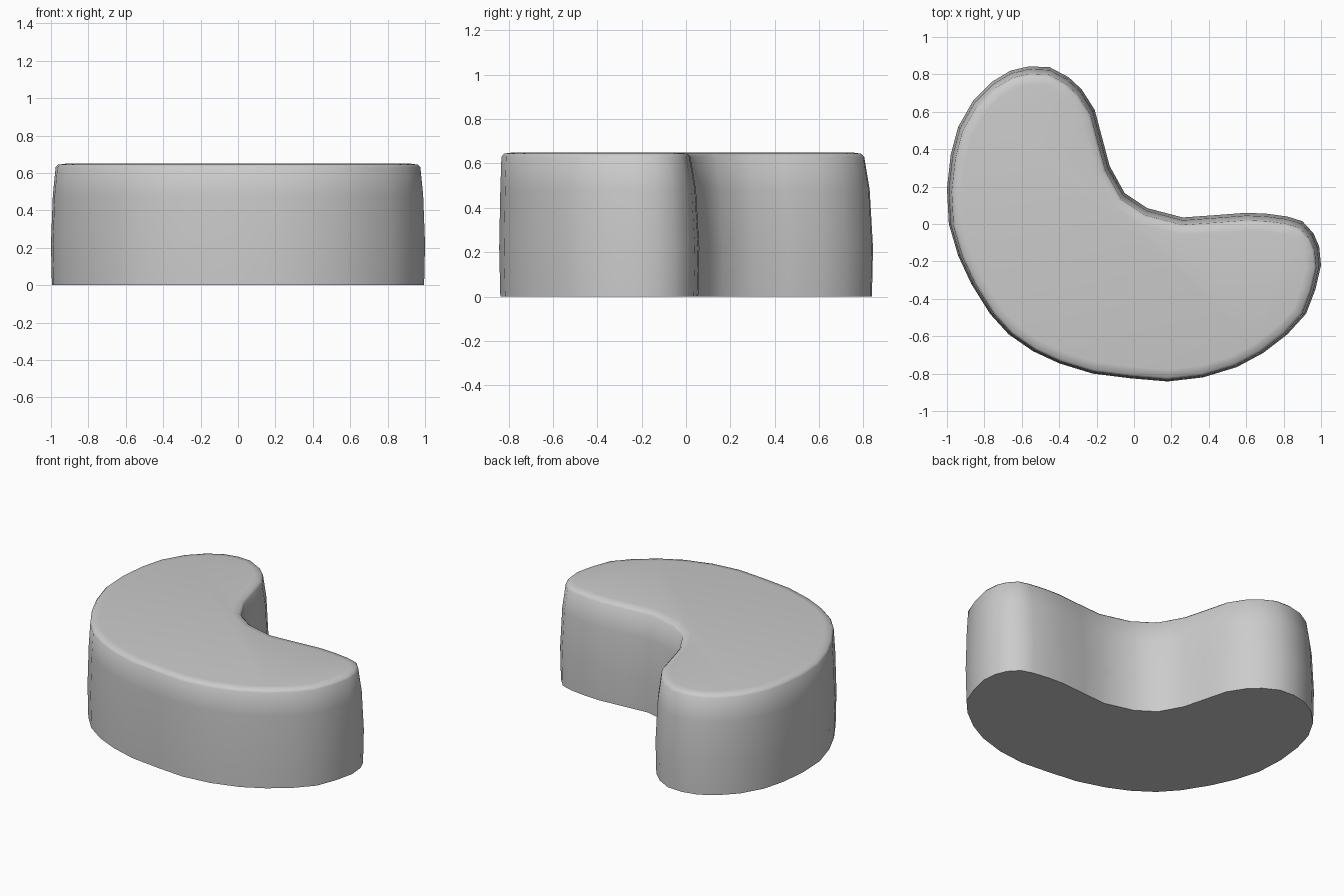
import bpy, bmesh, math
from mathutils import Vector

if "Cube" in bpy.data.objects:
    bpy.data.objects.remove(bpy.data.objects["Cube"])

# Kidney-shaped footprint, counter-clockwise from above
outline = [Vector(p) for p in [
    (-.56, .843), (-.66, .82), (-.76, .76), (-.86, .66), (-.94, .52), (-.98, .37),
    (-1, .19), (-.99, 0), (-.94, -.17), (-.87, -.32), (-.77, -.48), (-.67, -.59),
    (-.54, -.68), (-.40, -.745), (-.22, -.80), (-.02, -.825), (.18, -.842), (.37, -.82),
    (.55, -.765), (.69, -.69), (.82, -.59), (.92, -.48), (.97, -.35), (1, -.22),
    (.99, -.12), (.96, -.05), (.90, .015), (.82, .04), (.71, .055), (.60, .06),
    (.43, .047), (.26, .035), (.07, .085), (-.05, .165), (-.13, .31), (-.17, .46),
    (-.21, .61), (-.28, .72), (-.35, .785), (-.45, .838)]]

# Side profile: height, inset, shift towards the front
levels = [(0, .005, 0), (.22, 0, 0), (.48, .01, -.005), (.63, .025, -.015),
          (.644, .038, -.016), (.65, .08, -.016)]


def inset_ring(inset, shift):
    n = len(outline)
    ring = []
    for i, p in enumerate(outline):
        t = (outline[(i + 1) % n] - outline[i - 1]).normalized()
        ring.append(p + Vector((-t.y, t.x)) * inset + Vector((0, shift)))
    return ring


# Cushion body: stacked rings joined by walls, closed at both ends
bm = bmesh.new()
rings = [[bm.verts.new((p.x, p.y, z)) for p in inset_ring(inset, shift)]
         for z, inset, shift in levels]
for low, high in zip(rings, rings[1:]):
    for i in range(len(low)):
        j = (i + 1) % len(low)
        bm.faces.new((low[i], low[j], high[j], high[i]))
bm.faces.new(rings[0][::-1])
bm.faces.new(rings[-1])
bmesh.ops.recalc_face_normals(bm, faces=bm.faces)

mesh = bpy.data.meshes.new("curved_cushion")
bm.to_mesh(mesh)
bm.free()
cushion = bpy.data.objects.new("curved_cushion", mesh)
bpy.context.collection.objects.link(cushion)

# Smooth sides and rim, crisp base edge
bpy.context.view_layer.objects.active = cushion
cushion.select_set(True)
bpy.ops.object.shade_smooth_by_angle(angle=math.radians(60))
